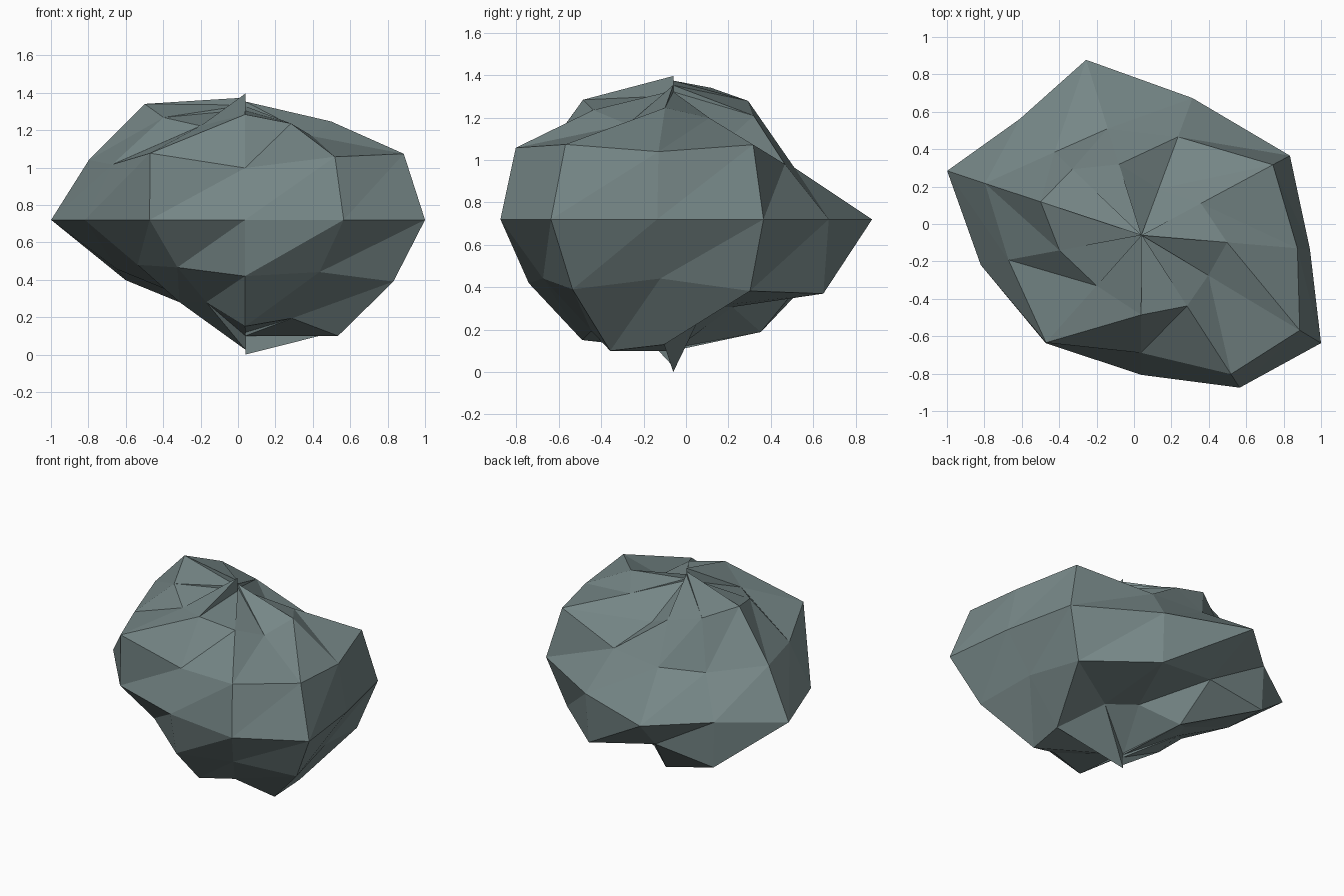
import bpy
import bmesh
import math
from mathutils import Matrix, Vector

if "Cube" in bpy.data.objects:
    bpy.data.objects.remove(bpy.data.objects["Cube"])

# Low-poly boulder: an 11-sided globe stretched to an ellipsoid, turned about z,
# with every point pushed in or out along its own ray.
SIDES = 11
CENTRE = Vector((0.04, -0.06, 0.72))
SCALE = Vector((1.0, 0.766, 0.62))
TURN = Matrix.Rotation(math.radians(-31), 3, 'Z')

# Push factor for each column, one row per ring from bottom pole to top pole
PUSH = [
    [1.00, 1.161, 1.00, 0.98, 1.00, 1.00, 1.03, 1.12, 1.00, 0.97, 1.00],
    [1.155, 1.10, 0.77, 0.77, 0.99, 0.80, 0.75, 0.82, 0.82, 1.06, 0.98],
    [1.065, 0.90, 1.09, 1.13, 0.87, 1.04, 0.85, 0.775, 0.82, 0.97, 0.90],
    [1.12, 0.964, 1.11, 1.014, 1.125, 0.915, 1.113, 1.00, 1.00, 0.92, 1.034],
    [1.14, 1.03, 1.135, 0.84, 0.79, 0.755, 1.035, 0.956, 1.15, 0.895, 1.088],
    [0.834, 0.98, 0.89, 0.685, 0.91, 1.04, 1.155, 1.02, 0.936, 1.05, 0.96],
    [0.98, 1.02, 0.97, 0.95, 0.97, 1.02, 1.055, 0.99, 0.95, 1.09, 0.94],
]


def point(ring, col):
    lat = math.radians(-90 + 30 * ring)
    lon = math.tau * col / SIDES
    ray = Vector((math.cos(lat) * math.cos(lon),
                  math.cos(lat) * math.sin(lon),
                  math.sin(lat)))
    return CENTRE + TURN @ (ray * SCALE) * PUSH[ring][col]


# Rings of points joined by facets, all split along the same diagonal
bm = bmesh.new()
rings = [[bm.verts.new(point(r, c)) for c in range(SIDES)] for r in range(len(PUSH))]
for low, high in zip(rings, rings[1:]):
    for c in range(SIDES):
        n = (c + 1) % SIDES
        bm.faces.new((low[c], low[n], high[n]))
        bm.faces.new((low[c], high[n], high[c]))

mesh = bpy.data.meshes.new("boulder")
bm.to_mesh(mesh)
bm.free()

# Single stone colour
stone = bpy.data.materials.new("grey_green_stone")
stone.diffuse_color = (0.18, 0.24, 0.24, 1.0)
stone.use_nodes = True
stone.node_tree.nodes["Principled BSDF"].inputs["Base Color"].default_value = stone.diffuse_color
mesh.materials.append(stone)

boulder = bpy.data.objects.new("boulder", mesh)
bpy.context.collection.objects.link(boulder)
